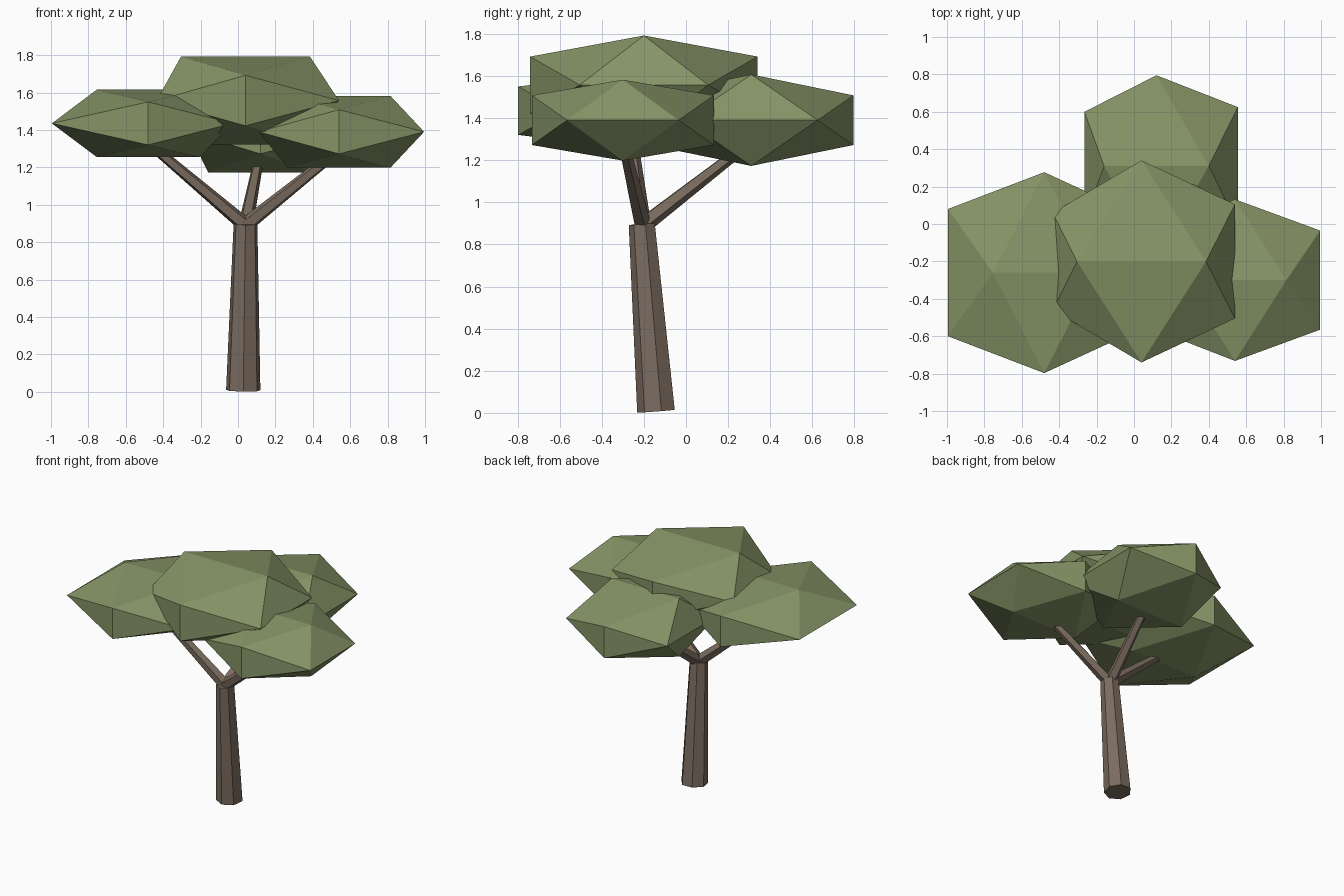
import bpy, bmesh
from math import pi
from mathutils import Vector, Matrix

if "Cube" in bpy.data.objects:
    bpy.data.objects.remove(bpy.data.objects["Cube"])


def material(name, rgb):
    m = bpy.data.materials.new(name)
    m.diffuse_color = (*rgb, 1)
    m.use_nodes = True
    m.node_tree.nodes["Principled BSDF"].inputs["Base Color"].default_value = m.diffuse_color
    return m


bark = material("bark", (0.20, 0.15, 0.115))
leaf = material("leaf", (0.24, 0.30, 0.135))


def finish(bm, name, mat):
    bmesh.ops.recalc_face_normals(bm, faces=bm.faces)
    me = bpy.data.meshes.new(name)
    bm.to_mesh(me)
    bm.free()
    me.materials.append(mat)
    ob = bpy.data.objects.new(name, me)
    bpy.context.collection.objects.link(ob)


def limb(name, a, b, r1, r2, sides, turn=0):
    """Tapered faceted cylinder from a to b."""
    a, b = Vector(a), Vector(b)
    d = b - a
    rot = Vector((0, 0, 1)).rotation_difference(d).to_matrix().to_4x4()
    bm = bmesh.new()
    bmesh.ops.create_cone(bm, cap_ends=True, segments=sides, radius1=r1, radius2=r2,
                          depth=d.length,
                          matrix=Matrix.Translation((a + b) / 2) @ rot @ Matrix.Rotation(turn, 4, 'Z'))
    finish(bm, name, bark)


def clump(name, centre, top, ends, left, right):
    """Flattened icosahedron: top/bottom ridges, front/back edges, left/right edges."""
    (p, h), (q, k) = top, ends
    c = Vector(centre)
    pts = []
    for i in (-1, 1):
        for j in (-1, 1):
            w, s = left if i < 0 else right
            pts += [(i * p, 0, j * h), (0, i * q, j * k), (i * w, j * s, 0)]
    bm = bmesh.new()
    for v in pts:
        bm.verts.new(c + Vector(v))
    bmesh.ops.convex_hull(bm, input=bm.verts)
    finish(bm, name, leaf)


# Leaning trunk
limb("trunk", (0.028, -0.138, 0.008), (0.04, -0.207, 0.897), 0.094, 0.065, 7, pi)

# Branches
fork = (0.04, -0.207, 0.89)
limb("left_branch", fork, (-0.48, -0.26, 1.33), 0.042, 0.026, 5)
limb("right_branch", fork, (0.54, -0.30, 1.29), 0.042, 0.026, 5)
limb("back_branch", fork, (0.12, 0.31, 1.29), 0.042, 0.026, 5)

# Foliage clumps
clump("left_foliage", (-0.48, -0.26, 1.435), (0.275, 0.18), (0.537, 0.115), (0.515, 0.34), (0.45, 0.33))
clump("top_foliage", (0.04, -0.20, 1.557), (0.345, 0.235), (0.54, 0.135), (0.475, 0.26), (0.50, 0.305))
clump("right_foliage", (0.54, -0.30, 1.39), (0.275, 0.192), (0.432, 0.118), (0.43, 0.265), (0.455, 0.265))
clump("back_foliage", (0.12, 0.31, 1.39), (0.28, 0.217), (0.485, 0.118), (0.385, 0.29), (0.435, 0.315))
